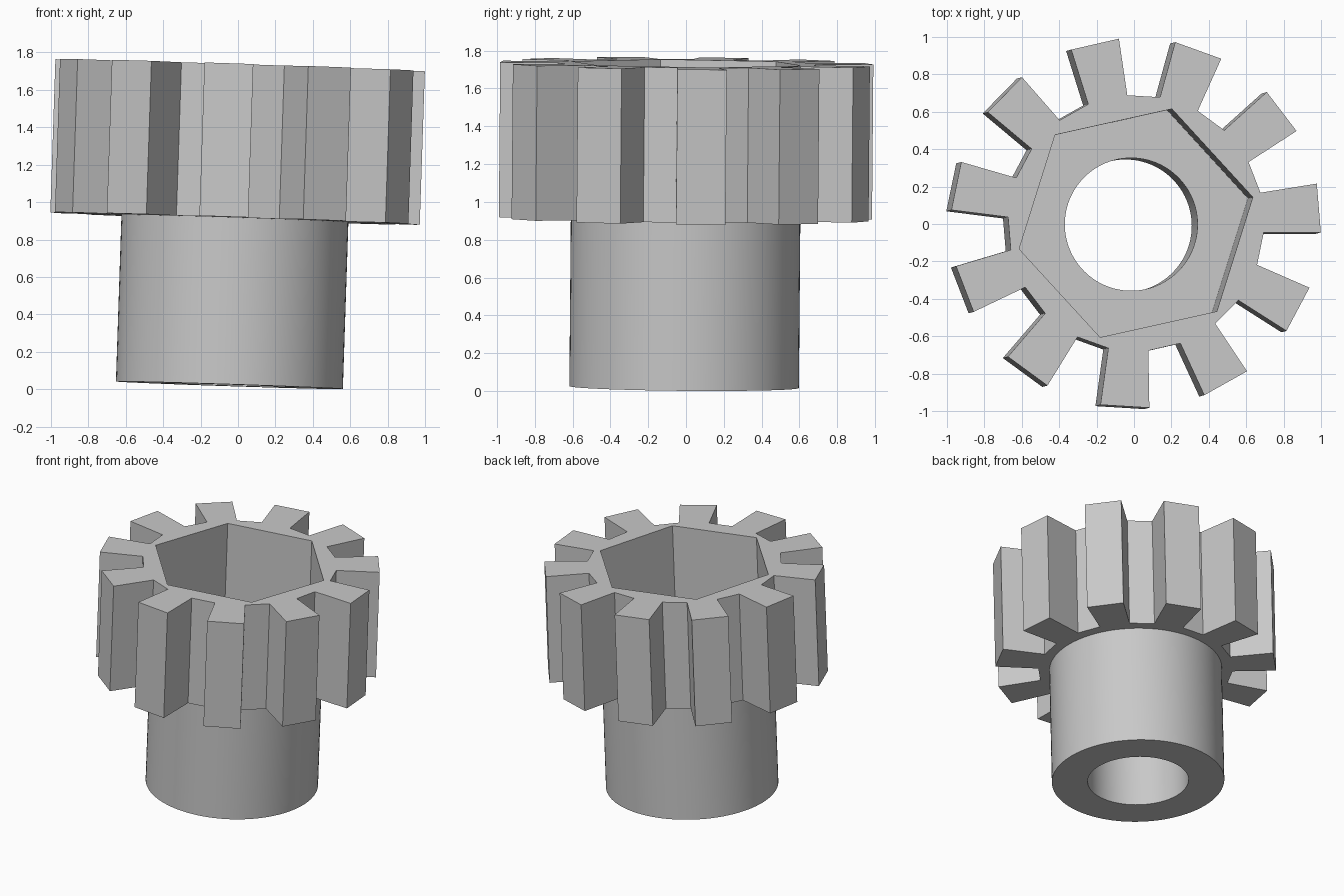
import bpy, bmesh
from math import sin, cos, pi, radians

if "Cube" in bpy.data.objects:
    bpy.data.objects.remove(bpy.data.objects["Cube"])

TEETH = 11
TOP, HEAD_BOTTOM, POCKET_FLOOR = 1.712, 0.892, 0.93

grey = bpy.data.materials.new("light_grey")
grey.use_nodes = True
grey.diffuse_color = (0.58, 0.58, 0.58, 1)
grey.node_tree.nodes["Principled BSDF"].inputs["Base Color"].default_value = grey.diffuse_color


def polar(r, angle):
    return r * cos(angle), r * sin(angle)


def regular(r, sides, start=0.0):
    return [polar(r, start + 2 * pi * i / sides) for i in range(sides)]


def prism(name, profile, z0, z1):
    """Extrude a closed 2D profile from z0 to z1."""
    bm = bmesh.new()
    base = bm.faces.new([bm.verts.new((x, y, z0)) for x, y in profile])
    out = bmesh.ops.extrude_face_region(bm, geom=[base])
    moved = [v for v in out["geom"] if isinstance(v, bmesh.types.BMVert)]
    bmesh.ops.translate(bm, verts=moved, vec=(0, 0, z1 - z0))
    bmesh.ops.recalc_face_normals(bm, faces=bm.faces)
    mesh = bpy.data.meshes.new(name)
    bm.to_mesh(mesh)
    bm.free()
    mesh.materials.append(grey)
    ob = bpy.data.objects.new(name, mesh)
    bpy.context.collection.objects.link(ob)
    return ob


def combine(target, tool, operation):
    """Apply a boolean and discard the tool."""
    tool.hide_render = True
    mod = target.modifiers.new("cut", "BOOLEAN")
    mod.object, mod.operation, mod.solver = tool, operation, "EXACT"
    bpy.context.view_layer.objects.active = target
    bpy.ops.object.modifier_apply(modifier=mod.name)
    bpy.data.objects.remove(tool)


# Toothed head: each tooth flares slightly outward from the root
profile = []
for i in range(TEETH):
    a = radians(4.7) + 2 * pi * i / TEETH
    for r, offset in ((0.685, -9), (0.99, -7.6), (0.99, 7.6), (0.685, 9)):
        profile.append(polar(r, a + radians(offset)))
gear = prism("pinion_gear", profile, HEAD_BOTTOM, TOP)

# Round sleeve below the head
combine(gear, prism("sleeve", regular(0.607, 96), 0, HEAD_BOTTOM + 0.02), "UNION")

# Hexagonal pocket in the head and round bore through the sleeve
combine(gear, prism("hex_pocket", regular(0.64, 6, radians(12.5)), POCKET_FLOOR, TOP + 0.2), "DIFFERENCE")
combine(gear, prism("bore", regular(0.355, 96), -0.2, TOP + 0.2), "DIFFERENCE")

# Slight lean of the whole part
gear.location = (-0.046, -0.01, 0.021)
gear.rotation_euler = (radians(-0.5), radians(1.9), 0)

bpy.ops.object.select_all(action="DESELECT")
gear.select_set(True)
bpy.context.view_layer.objects.active = gear
bpy.ops.object.shade_smooth_by_angle(angle=radians(30))
